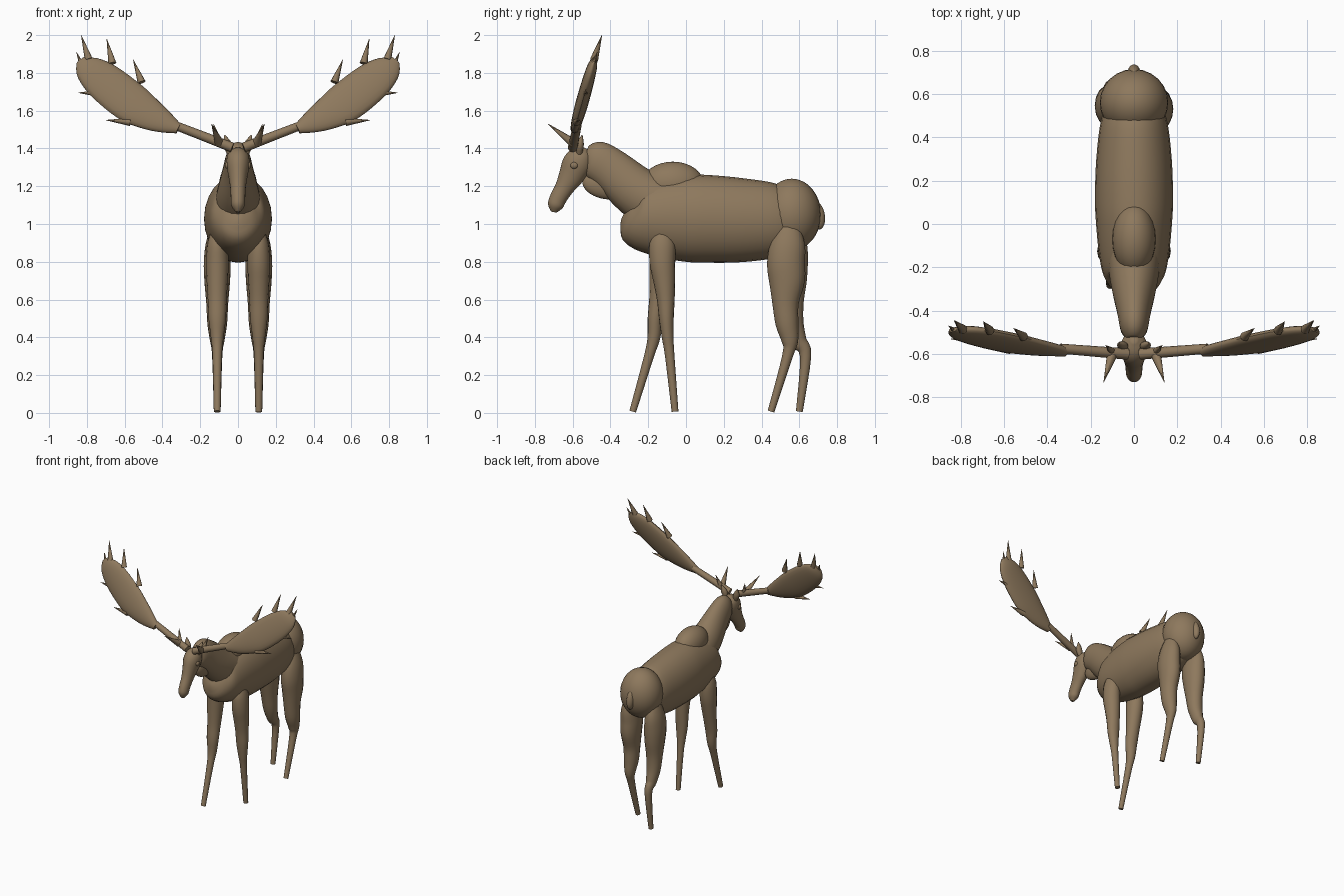
import bpy
import bmesh
import math
from mathutils import Vector, Matrix

default_cube = bpy.data.objects.get("Cube")
if default_cube:
    bpy.data.objects.remove(default_cube, do_unlink=True)

# One brown hide colour for the whole animal
hide = bpy.data.materials.new("brown hide")
hide.use_nodes = True
brown = (0.27, 0.19, 0.11, 1.0)
hide.diffuse_color = brown
hide.node_tree.nodes["Principled BSDF"].inputs["Base Color"].default_value = brown


def finish(name, bm, mirrored=False, sharp_angle=50):
    """Turn a bmesh into a smooth object, optionally mirrored across x."""
    bmesh.ops.recalc_face_normals(bm, faces=bm.faces)
    mesh = bpy.data.meshes.new(name)
    bm.to_mesh(mesh)
    bm.free()
    mesh.materials.append(hide)
    mesh.shade_smooth()
    mesh.set_sharp_from_angle(angle=math.radians(sharp_angle))
    obj = bpy.data.objects.new(name, mesh)
    bpy.context.collection.objects.link(obj)
    if mirrored:
        obj.modifiers.new("Mirror", "MIRROR")
    return obj


def smooth_path(points, steps):
    """Catmull-Rom interpolation of stations (x, y, z, side radius, depth radius)."""
    points = [Vector(p) for p in points]
    result = []
    last = len(points) - 1
    for i in range(last):
        p0, p1 = points[max(i - 1, 0)], points[i]
        p2, p3 = points[i + 1], points[min(i + 2, last)]
        for k in range(steps):
            t = k / steps
            result.append(p1 + (p2 - p0) * (t / 2)
                          + (p0 * 2 - p1 * 5 + p2 * 4 - p3) * (t * t / 2)
                          + (p1 * 3 - p0 - p2 * 3 + p3) * (t ** 3 / 2))
    return result + [points[last]]


def loft(name, stations, sides=20, steps=4, side=(1, 0, 0), mirrored=False):
    """Skin elliptical rings along a path; side is the ring's first axis."""
    rows = smooth_path(stations, steps)
    centres = [Vector(r[:3]) for r in rows]
    bm = bmesh.new()
    rings = []
    for i, row in enumerate(rows):
        tangent = centres[min(i + 1, len(rows) - 1)] - centres[max(i - 1, 0)]
        tangent.normalize()
        u = Vector(side)
        u = (u - tangent * u.dot(tangent)).normalized()
        v = tangent.cross(u)
        a, b = max(row[3], 0.001), max(row[4], 0.001)
        rings.append([bm.verts.new(centres[i] + u * (a * math.cos(q)) + v * (b * math.sin(q)))
                      for q in (math.tau * k / sides for k in range(sides))])
    for low, high in zip(rings, rings[1:]):
        for k in range(sides):
            n = (k + 1) % sides
            bm.faces.new((low[k], low[n], high[n], high[k]))
    bm.faces.new(rings[0])
    bm.faces.new(rings[-1])
    return finish(name, bm, mirrored)


def ellipsoid(name, centre, radii, tilt=0, mirrored=False):
    bm = bmesh.new()
    shape = (Matrix.Translation(centre) @ Matrix.Rotation(math.radians(tilt), 4, "X")
             @ Matrix.Diagonal((*radii, 1)))
    bmesh.ops.create_uvsphere(bm, u_segments=24, v_segments=16, radius=1, matrix=shape)
    return finish(name, bm, mirrored, 180)


def spike(name, base, tip, radius):
    """Mirrored pointed cone."""
    loft(name, [(*base, radius, radius), (*tip, 0.001, 0.001)],
         sides=8, steps=1, side=(0.3, 1, 0.2), mirrored=True)


def midline(rows):
    """Stations on the centre plane from (y, z, half width, half depth)."""
    return [(0, *r) for r in rows]


# Trunk
loft("torso", midline([
    (-0.325, 1.06, 0.02, 0.03), (-0.305, 1.05, 0.08, 0.1), (-0.25, 1.03, 0.135, 0.165),
    (-0.15, 1.03, 0.16, 0.205), (0, 1.03, 0.175, 0.23), (0.12, 1.027, 0.18, 0.232),
    (0.3, 1.02, 0.174, 0.222), (0.48, 1.02, 0.152, 0.195), (0.58, 1.03, 0.11, 0.14)]), sides=24)
ellipsoid("shoulder_hump", (0, -0.07, 1.21), (0.1, 0.165, 0.12))
ellipsoid("rump", (0, 0.56, 1.05), (0.158, 0.155, 0.19))
ellipsoid("tail", (0, 0.695, 1.045), (0.03, 0.04, 0.075), tilt=10)

# Neck and head
loft("neck", midline([
    (-0.1, 1.08, 0.13, 0.15), (-0.26, 1.17, 0.11, 0.135), (-0.395, 1.285, 0.08, 0.115),
    (-0.485, 1.345, 0.062, 0.1), (-0.53, 1.36, 0.035, 0.05)]))
ellipsoid("dewlap", (0, -0.43, 1.205), (0.04, 0.12, 0.072), tilt=-12)
loft("head", midline([
    (-0.53, 1.40, 0.015, 0.02), (-0.545, 1.37, 0.052, 0.058), (-0.575, 1.32, 0.062, 0.078),
    (-0.61, 1.25, 0.05, 0.066), (-0.645, 1.19, 0.041, 0.05), (-0.677, 1.135, 0.038, 0.045),
    (-0.692, 1.095, 0.034, 0.04), (-0.70, 1.063, 0.012, 0.015)]))
ellipsoid("eyes", (0.056, -0.592, 1.31), (0.013, 0.02, 0.018), mirrored=True)
loft("ears", [(0.04, -0.565, 1.37, 0.015, 0.015), (0.055, -0.56, 1.42, 0.024, 0.02),
              (0.07, -0.55, 1.47, 0.003, 0.003)], sides=10, mirrored=True)


# Legs: shared heights and widths, individual stride
def leg(name, x, heights, widths, profile):
    rows = zip(heights, widths, profile)
    loft(name, [(x, y, z, a, b) for z, a, (y, b) in rows], sides=16)


front_heights = (0.98, 0.9, 0.8, 0.7, 0.6, 0.5, 0.4, 0.3, 0.007)
front_widths = (0.025, 0.052, 0.06, 0.056, 0.05, 0.046, 0.034, 0.025, 0.018)
shoulder = [(-0.125, 0.035), (-0.125, 0.067), (-0.125, 0.068)]
leg("front_left_leg", 0.11, front_heights, front_widths, shoulder + [
    (-0.115, 0.058), (-0.107, 0.047), (-0.104, 0.039), (-0.097, 0.031),
    (-0.086, 0.025), (-0.058, 0.018)])
leg("front_right_leg", -0.11, front_heights, front_widths, shoulder + [
    (-0.135, 0.058), (-0.148, 0.047), (-0.163, 0.04), (-0.17, 0.034),
    (-0.196, 0.026), (-0.282, 0.018)])

hind_heights = (1.0, 0.9, 0.8, 0.7, 0.58, 0.47, 0.38, 0.3, 0.007)
hind_widths = (0.03, 0.06, 0.071, 0.068, 0.058, 0.052, 0.038, 0.027, 0.018)
leg("hind_left_leg", 0.11, hind_heights, hind_widths, [
    (0.55, 0.05), (0.54, 0.09), (0.53, 0.1), (0.534, 0.095), (0.527, 0.07),
    (0.535, 0.06), (0.55, 0.044), (0.537, 0.028), (0.45, 0.018)])
leg("hind_right_leg", -0.11, hind_heights, hind_widths, [
    (0.55, 0.05), (0.55, 0.09), (0.545, 0.1), (0.55, 0.09), (0.555, 0.068),
    (0.568, 0.055), (0.595, 0.045), (0.633, 0.03), (0.6, 0.018)])

# Antlers
loft("antler_beams", [(0.03, -0.6, 1.405, 0.026, 0.026), (0.34, -0.575, 1.525, 0.023, 0.023)],
     sides=12, steps=1, side=(0, 1, 0), mirrored=True)


def palm_y(z):
    """Backward lean of the antler palm."""
    return -0.59 + (z - 1.5) * 0.28


palm = [(0.315, 1.505, 0.022, 0.028), (0.39, 1.54, 0.028, 0.062), (0.475, 1.585, 0.032, 0.09),
        (0.57, 1.645, 0.034, 0.11), (0.71, 1.755, 0.032, 0.105), (0.795, 1.825, 0.026, 0.075),
        (0.835, 1.868, 0.01, 0.025)]
loft("antler_palms", [(x, palm_y(z), z, a, b) for x, z, a, b in palm],
     side=(0, 0.96, -0.27), mirrored=True)

# Tines: base x, base z, tip x, tip z around the palm rim
tines = [(0.51, 1.75, 0.555, 1.87), (0.665, 1.85, 0.695, 1.98), (0.79, 1.87, 0.83, 2.0),
         (0.81, 1.8, 0.855, 1.91), (0.72, 1.69, 0.845, 1.695), (0.57, 1.54, 0.7, 1.55)]
for number, (bx, bz, tx, tz) in enumerate(tines, 1):
    spike(f"palm_tines_{number}", (bx, palm_y(bz), bz), (tx, palm_y(tz) + 0.005, tz), 0.022)
spike("brow_tines", (0.1, -0.6, 1.43), (0.14, -0.73, 1.53), 0.025)
spike("rear_brow_tines", (0.1, -0.59, 1.43), (0.13, -0.56, 1.53), 0.02)
